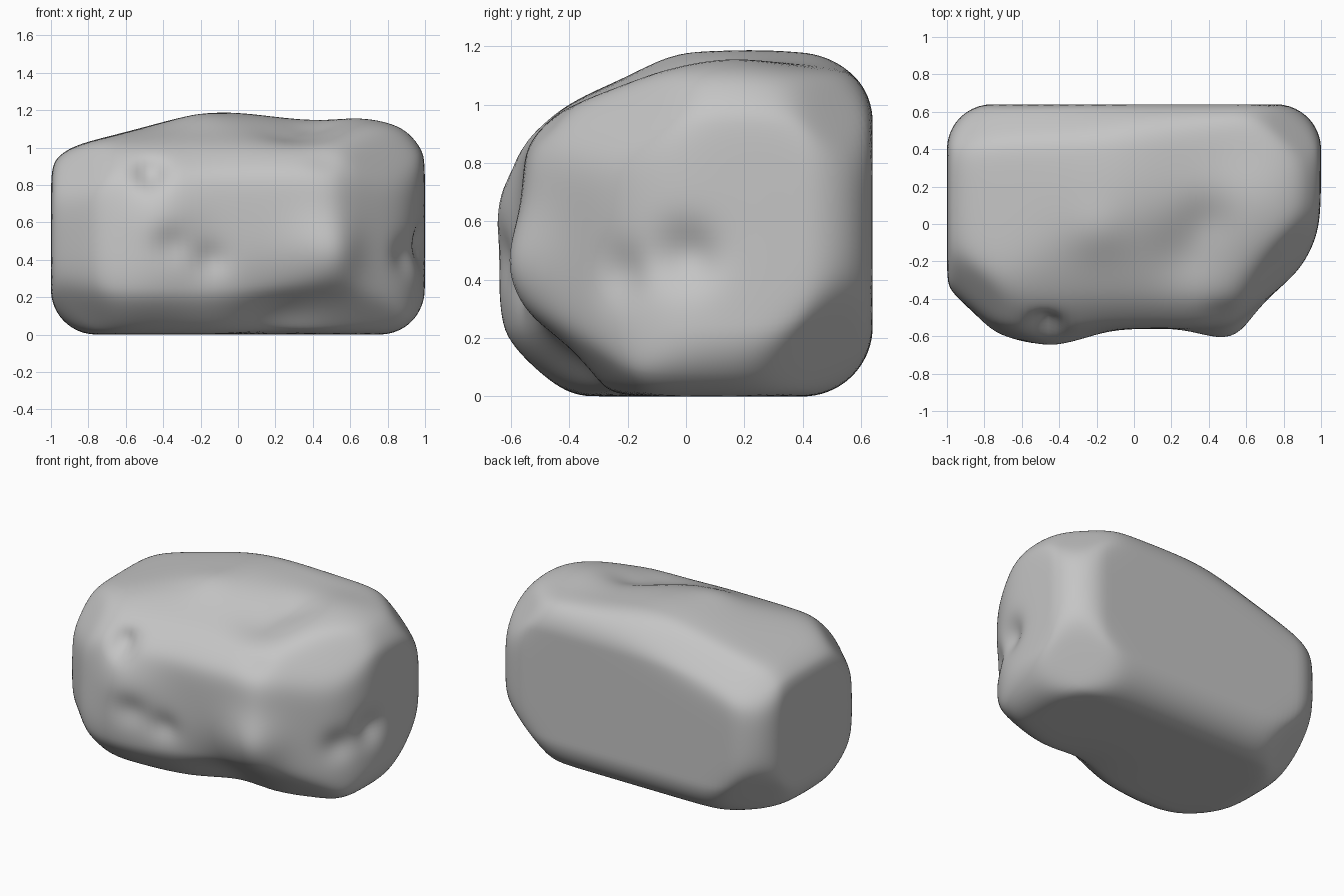
import bpy
import bmesh
import math
from mathutils import Vector

old = bpy.data.objects.get("Cube")
if old:
    bpy.data.objects.remove(old, do_unlink=True)

# Stone colour
stone = bpy.data.materials.new("grey stone")
stone.use_nodes = True
grey = (0.56, 0.56, 0.56, 1)
stone.diffuse_color = grey
stone.node_tree.nodes["Principled BSDF"].inputs["Base Color"].default_value = grey

LOW = Vector((-1, -0.56, 0))
HIGH = Vector((1, 0.64, 1.18))
ROUND = 0.24

# Worn facets: outward normal and distance from the origin
FACETS = [
    ((0.9, -0.43, 0), 0.92),        # left side, towards the front
    ((0.62, -0.78, 0), 0.755),      # front left corner
    ((-0.64, -0.77, 0), 0.91),      # front right corner
    ((0, -0.75, 0.66), 0.985),      # upper front edge
    ((0, -0.35, 0.937), 1.09),      # slope of the top
    ((-0.23, 0, 0.973), 1.19),      # right fall of the top
    ((0.1, 0, 0.995), 1.18),        # left fall of the top
    ((0, -0.78, -0.62), 0.33),      # lower front edge
    ((0.25, -0.72, -0.65), 0.32),   # lower front left edge
    ((-0.2, 0.7, 0.7), 1.175),      # upper back edge, right part
    ((-1, 0, 1), 1.36),             # upper right edge
    ((1, 0, 1), 1.41),              # upper left edge
    ((-1, -1, 1), 1.2),             # upper front right corner
    ((1, -1, 1), 1.12),             # upper front left corner
]
# Rounded back and lower corners, the same on both sides
for side in (-1, 1):
    FACETS += [
        ((side, 1, 1), 1.34),
        ((side, 1, -1), 0.65),
        ((side, -1, -1), 0.61),
    ]

# Lumps and hollows: centre, radius, push
LUMPS = [
    ((-0.5, -0.55, 0.3), 0.28, (0, -0.07, 0)),       # low right lump
    ((-0.42, -0.55, 0.63), 0.22, (0, -0.07, 0)),     # mid right lump
    ((0.46, -0.5, 0.45), 0.18, (0.03, -0.06, 0)),    # left lump
    ((0.2, -0.4, 0.12), 0.24, (0, 0.1, 0.02)),       # undercut
    ((-0.15, -0.56, 0.4), 0.09, (0, 0.03, 0)),       # cleft between lumps
    ((-0.36, -0.56, 0.48), 0.1, (0, 0.03, 0)),       # hollow over low lump
    ((-0.47, -0.5, 0.85), 0.08, (0, 0.08, -0.02)),   # upper pit
    ((0.46, -0.42, 0.86), 0.09, (0, 0.03, -0.02)),   # left pit
    ((0.95, 0, 0.48), 0.11, (-0.06, 0.02, 0)),       # side pit
    ((0.87, -0.2, 0.42), 0.1, (-0.03, 0.02, 0)),     # side chip
    ((-0.2, -0.04, 1.12), 0.15, (0, 0, 0.02)),       # top step
    ((0.3, -0.14, 1.1), 0.2, (0, 0, -0.05)),         # ledge below the step
    ((0.4, 0.02, 1.12), 0.14, (0, 0, -0.03)),        # top saddle
    ((0.68, 0.15, 1.1), 0.25, (0, 0, 0.04)),         # top left shoulder
    ((-0.1, 0.2, 1.15), 0.35, (0, 0, 0.03)),         # crown
]


def rounded(p):
    """Move a point of the unit cube onto a box with round edges."""
    q = Vector([LOW[i] + (p[i] + 0.5) * (HIGH[i] - LOW[i]) for i in range(3)])
    core = Vector([min(max(q[i], LOW[i] + ROUND), HIGH[i] - ROUND) for i in range(3)])
    out = q - core
    return core + out.normalized() * ROUND if out.length > 0 else q


def wear(p, normal, distance, soft=0.03):
    """Press a point softly back to a facet."""
    n = Vector(normal).normalized()
    t = (n.dot(p) - distance) / soft
    excess = t if t > 30 else math.log1p(math.exp(t))
    return p - n * excess * soft


def shape(p):
    p = rounded(p)
    for normal, distance in FACETS:
        p = wear(p, normal, distance)
    base = p.copy()
    for centre, radius, push in LUMPS:
        far = (base - Vector(centre)).length / radius
        p += Vector(push) * math.exp(-far * far)
    return p


# Boulder
bm = bmesh.new()
bmesh.ops.create_cube(bm, size=1)
bmesh.ops.subdivide_edges(bm, edges=bm.edges[:], cuts=47, use_grid_fill=True)
for v in bm.verts:
    v.co = shape(v.co)

# Settle on the ground
floor = min(v.co.z for v in bm.verts)
bmesh.ops.translate(bm, verts=bm.verts[:], vec=(0, 0, -floor))
for f in bm.faces:
    f.smooth = True
mesh = bpy.data.meshes.new("boulder")
bm.to_mesh(mesh)
bm.free()
mesh.materials.append(stone)
boulder = bpy.data.objects.new("boulder", mesh)
bpy.context.collection.objects.link(boulder)
